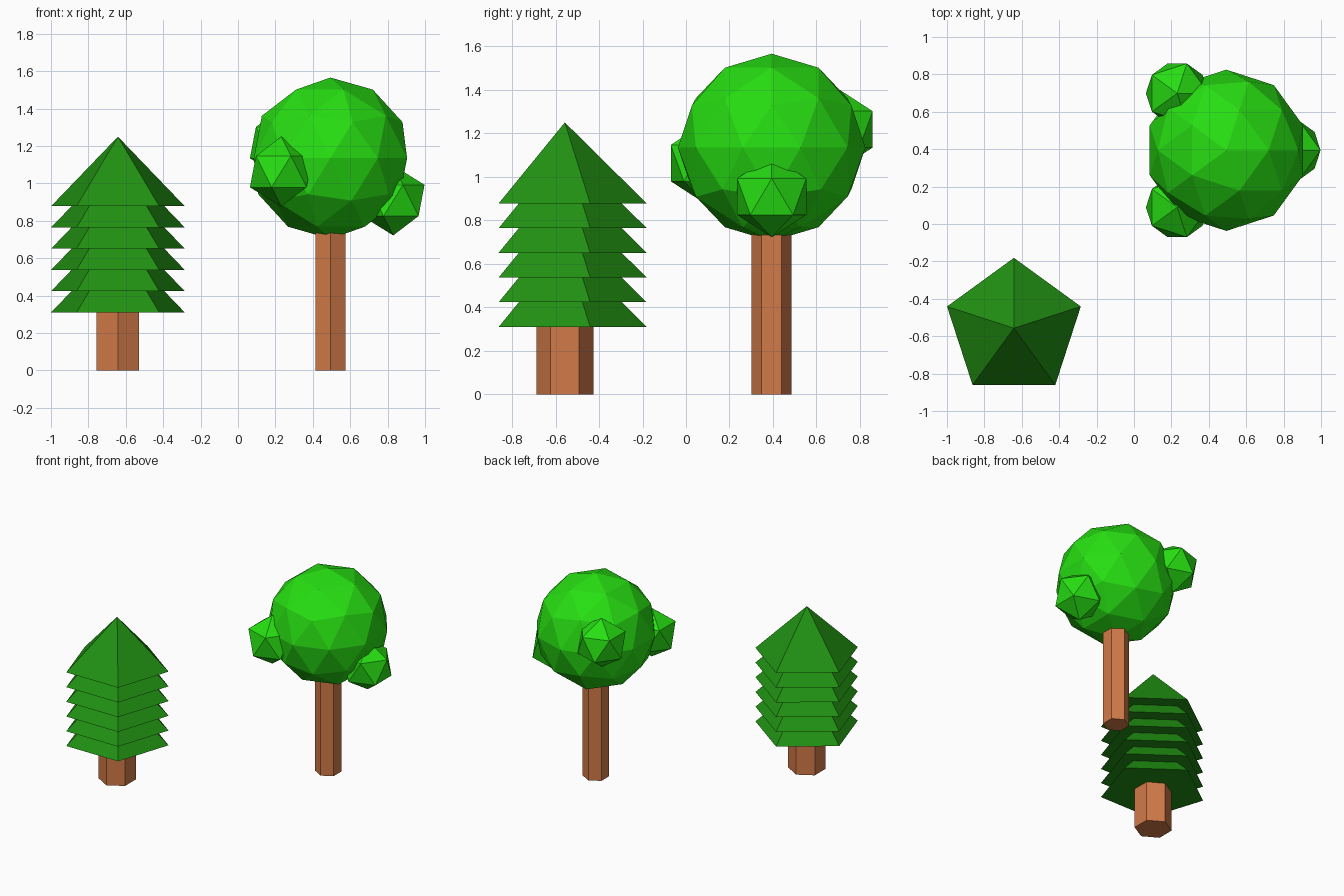
import bpy

if "Cube" in bpy.data.objects:
    bpy.data.objects.remove(bpy.data.objects["Cube"])


def material(name, color):
    m = bpy.data.materials.new(name)
    m.diffuse_color = (*color, 1)
    m.use_nodes = True
    m.node_tree.nodes["Principled BSDF"].inputs["Base Color"].default_value = m.diffuse_color
    return m


BARK = material("bark", (0.64, 0.195, 0.065))
PINE = material("pine_green", (0.015, 0.28, 0.006))
LEAF = material("leaf_green", (0.02, 0.73, 0.006))


def finish(name, mat):
    ob = bpy.context.object
    ob.name = name
    ob.data.materials.append(mat)
    return ob


def trunk(name, x, y, radius, height):
    bpy.ops.mesh.primitive_cylinder_add(
        vertices=6, radius=radius, depth=height, location=(x, y, height / 2))
    return finish(name, BARK)


def foliage_ball(name, location, radius, subdivisions):
    bpy.ops.mesh.primitive_ico_sphere_add(
        subdivisions=subdivisions, radius=radius, location=location)
    return finish(name, LEAF)


# Pine tree: hexagonal trunk and six stacked five-sided cones
PX, PY = -0.642, -0.557
trunk("pine_trunk", PX, PY, 0.131, 0.5)
TIER_HEIGHT = 0.372
for i in range(6):
    base = 0.31 + i * 0.1136
    bpy.ops.mesh.primitive_cone_add(
        vertices=5, radius1=0.376, radius2=0, depth=TIER_HEIGHT,
        location=(PX, PY, base + TIER_HEIGHT / 2))
    finish(f"pine_tier_{i + 1}", PINE)

# Round tree: thin hexagonal trunk and faceted crown
RX, RY = 0.494, 0.394
trunk("round_tree_trunk", RX, RY, 0.092, 0.85)
foliage_ball("crown", (RX, RY, 1.135), 0.431, 2)

# Small leaf clusters growing out of the crown
foliage_ball("front_cluster", (0.231, 0.089, 1.063), 0.187, 1)
foliage_ball("back_cluster", (0.231, 0.699, 1.218), 0.187, 1)
foliage_ball("right_cluster", (0.830, 0.394, 0.909), 0.187, 1)
